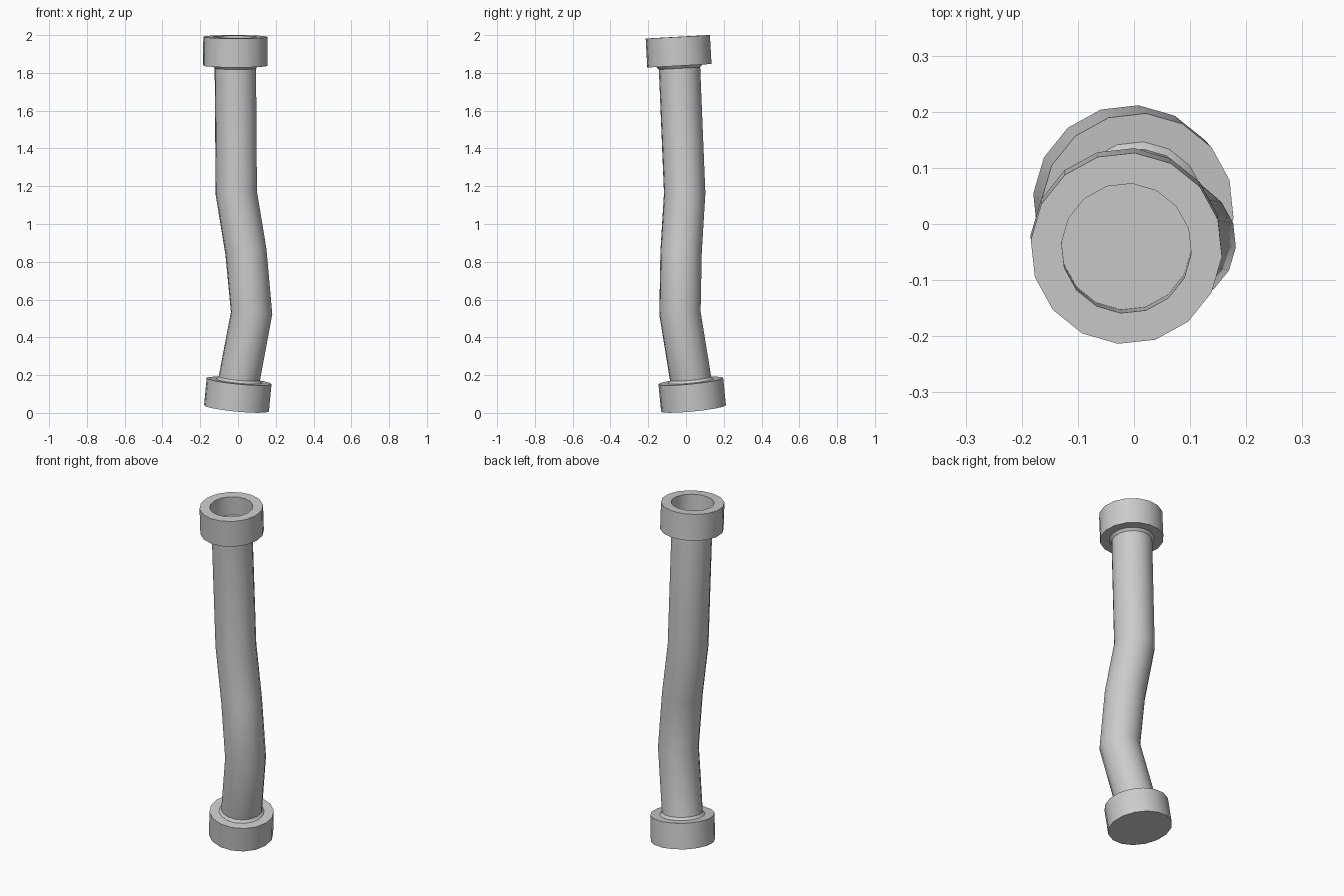
import bpy, bmesh, math
from mathutils import Vector

if "Cube" in bpy.data.objects:
    bpy.data.objects.remove(bpy.data.objects["Cube"])

SIDES = 16
PHASE = math.radians(-5)


def loft(name, rings, cap_start=False, cap_end=False):
    """Skin 16-sided rings given as (centre, normal, radius)."""
    bm = bmesh.new()
    loops = []
    for c, n, r in rings:
        q = Vector((0, 0, 1)).rotation_difference(Vector(n).normalized())
        loop = []
        for i in range(SIDES):
            a = PHASE + 2 * math.pi * i / SIDES
            loop.append(bm.verts.new(Vector(c) + q @ Vector((r * math.cos(a), r * math.sin(a), 0))))
        loops.append(loop)
    for a, b in zip(loops, loops[1:]):
        for i in range(SIDES):
            j = (i + 1) % SIDES
            bm.faces.new((a[i], a[j], b[j], b[i]))
    if cap_start:
        bm.faces.new(loops[0][::-1])
    if cap_end:
        bm.faces.new(loops[-1])
    me = bpy.data.meshes.new(name)
    bm.to_mesh(me)
    bm.free()
    ob = bpy.data.objects.new(name, me)
    bpy.context.collection.objects.link(ob)
    bpy.context.view_layer.objects.active = ob
    ob.select_set(True)
    bpy.ops.object.shade_smooth_by_angle(angle=math.radians(35))
    ob.select_set(False)
    return ob


def along(base, n, h):
    return Vector(base) + Vector(n).normalized() * h


# Tilted end frames
low, low_n = (-0.008, 0.040, 0.024), (0.095, -0.10, 1)
high, high_n = (-0.014, -0.035, 1.838), (0.003, -0.055, 1)

# Closed foot collar
loft("bottom_collar", [
    (low, low_n, 0.173),
    (along(low, low_n, 0.146), low_n, 0.173),
    (along(low, low_n, 0.146), low_n, 0.122),
    (along(low, low_n, 0.160), low_n, 0.109),
], cap_start=True)

# Bent pipe
path = [along(low, low_n, 0.160), Vector((0.072, -0.032, 0.528)), Vector((0.042, -0.026, 0.853)),
        Vector((-0.009, -0.007, 1.163)), along(high, high_n, -0.014)]
rings = []
for i, p in enumerate(path):
    if i == 0:
        n = Vector(low_n)
    elif i == len(path) - 1:
        n = Vector(high_n)
    else:
        n = (p - path[i - 1]).normalized() + (path[i + 1] - p).normalized()
    rings.append((p, n, 0.110))
loft("bent_pipe", rings)

# Open top collar with a shallow socket
loft("top_collar", [
    (along(high, high_n, -0.014), high_n, 0.110),
    (high, high_n, 0.122),
    (high, high_n, 0.171),
    (along(high, high_n, 0.153), high_n, 0.171),
    (along(high, high_n, 0.153), high_n, 0.116),
    (along(high, high_n, 0.043), high_n, 0.116),
], cap_end=True)
